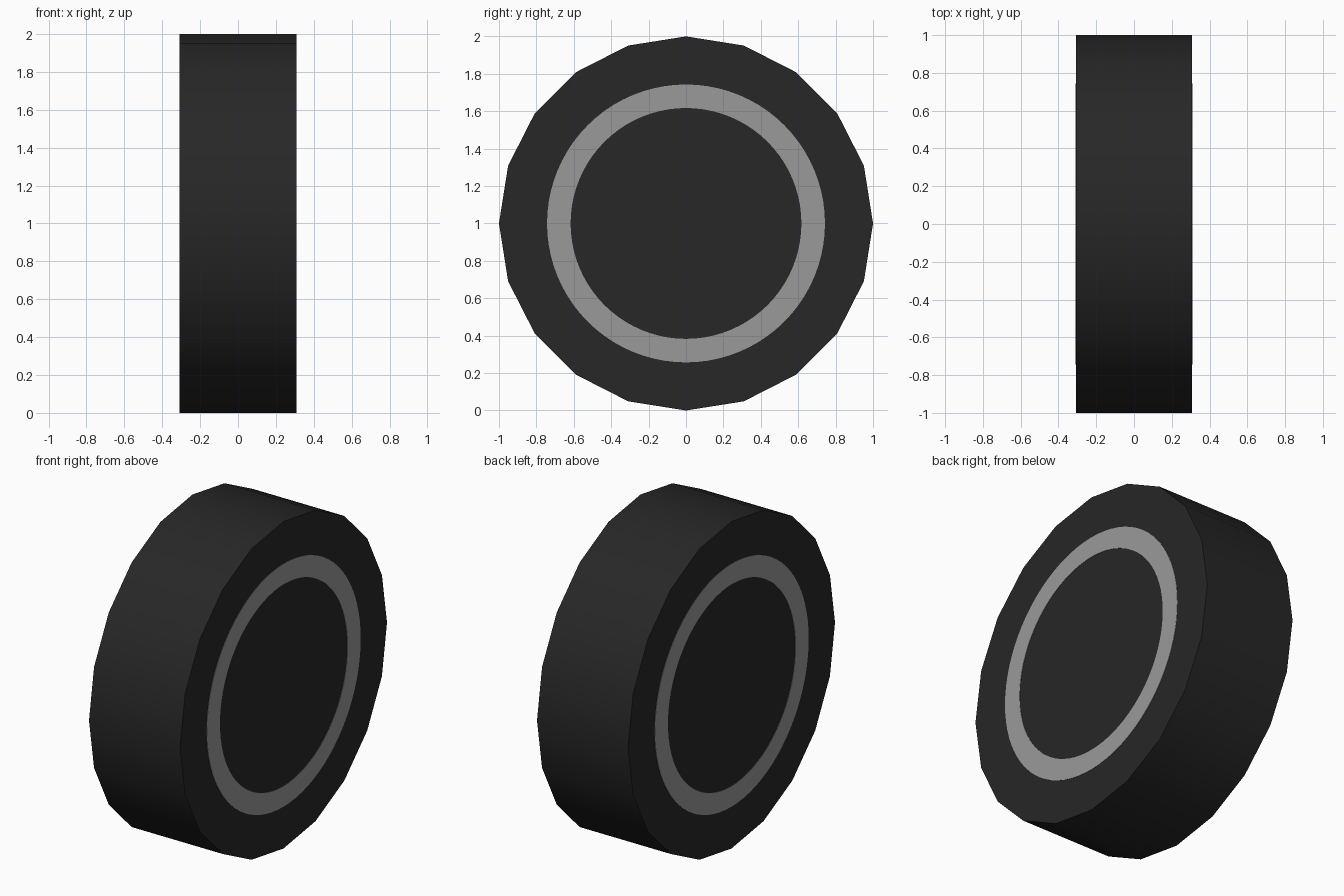
import bpy, bmesh, math

if "Cube" in bpy.data.objects:
    bpy.data.objects.remove(bpy.data.objects["Cube"])

SIDES, RADIUS, HALF_WIDTH = 20, 1.0, 0.308
RING_IN, RING_OUT, RING_STEPS = 0.617, 0.743, 80


def material(name, rgb):
    m = bpy.data.materials.new(name)
    m.diffuse_color = (*rgb, 1)
    m.use_nodes = True
    m.node_tree.nodes["Principled BSDF"].inputs["Base Color"].default_value = m.diffuse_color
    return m


rubber = material("black rubber", (0.02, 0.02, 0.02))
white = material("pale sidewall band", (0.33, 0.32, 0.33))


def add_object(name, bm, mat):
    bmesh.ops.recalc_face_normals(bm, faces=bm.faces)
    mesh = bpy.data.meshes.new(name)
    bm.to_mesh(mesh)
    bm.free()
    mesh.materials.append(mat)
    ob = bpy.data.objects.new(name, mesh)
    bpy.context.collection.objects.link(ob)
    return ob


def circle(bm, x, r, n):
    return [bm.verts.new((x, r * math.cos(2 * math.pi * i / n),
                          1 + r * math.sin(2 * math.pi * i / n))) for i in range(n)]


def bridge(bm, a, b):
    n = len(a)
    return [bm.faces.new((a[i], a[(i + 1) % n], b[(i + 1) % n], b[i])) for i in range(n)]


# Solid tyre: 20-sided drum, smooth tread and flat sidewalls
bm = bmesh.new()
left = circle(bm, -HALF_WIDTH, RADIUS, SIDES)
right = circle(bm, HALF_WIDTH, RADIUS, SIDES)
for f in bridge(bm, left, right):
    f.smooth = True
bm.faces.new(left)
bm.faces.new(right)
for e in bm.edges:
    e.smooth = abs(e.verts[0].co.x - e.verts[1].co.x) > 0.1
add_object("tyre", bm, rubber)

# Pale painted band on each sidewall, a very thin raised plate
for side, name in ((1, "right_band"), (-1, "left_band")):
    bm = bmesh.new()
    x0, x1 = side * (HALF_WIDTH - 0.001), side * (HALF_WIDTH + 0.002)
    loops = [circle(bm, x, r, RING_STEPS) for x, r in
             ((x0, RING_IN), (x1, RING_IN), (x1, RING_OUT), (x0, RING_OUT))]
    for i in range(4):
        bridge(bm, loops[i], loops[(i + 1) % 4])
    add_object(name, bm, white)
